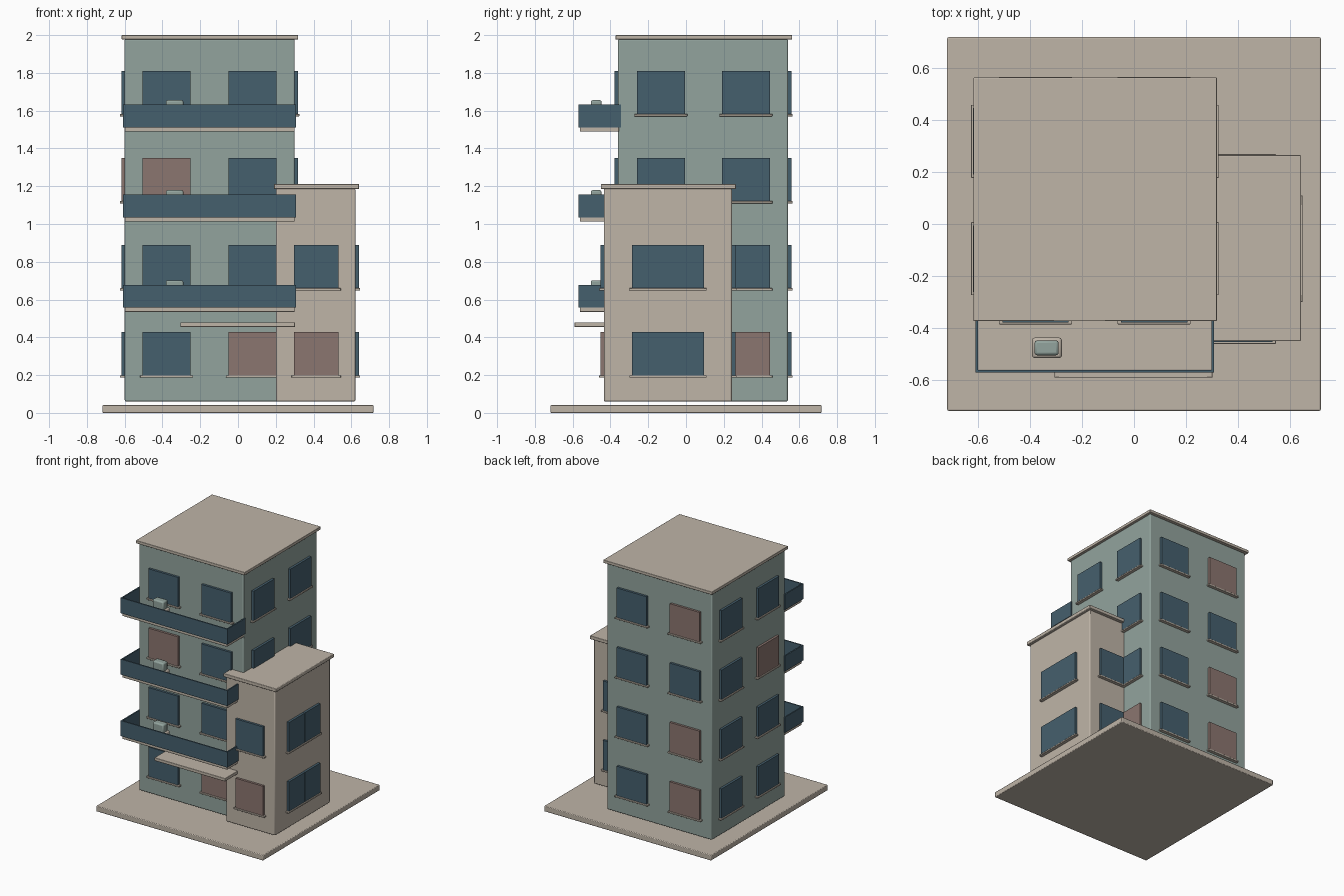
import bpy, bmesh
from mathutils import Vector

if "Cube" in bpy.data.objects:
    bpy.data.objects.remove(bpy.data.objects["Cube"], do_unlink=True)


def material(name, r, g, b):
    m = bpy.data.materials.new(name)
    m.use_nodes = True
    m.diffuse_color = (r, g, b, 1)
    m.node_tree.nodes["Principled BSDF"].inputs["Base Color"].default_value = (r, g, b, 1)
    return m


BEIGE = material("warm beige", 0.52, 0.46, 0.39)
TEAL = material("grey green", 0.29, 0.37, 0.34)
BLUE = material("slate blue", 0.06, 0.115, 0.155)
PINK = material("dusty rose", 0.26, 0.18, 0.16)


def box(name, xs, ys, zs, mat, bevel=0.0):
    """Axis-aligned box from its extents, optionally with rounded edges."""
    bounds = (xs, ys, zs)
    bm = bmesh.new()
    bmesh.ops.create_cube(bm, size=1)
    for v in bm.verts:
        v.co = Vector([(lo + hi) / 2 + c * (hi - lo) for c, (lo, hi) in zip(v.co, bounds)])
    mesh = bpy.data.meshes.new(name)
    bm.to_mesh(mesh)
    bm.free()
    mesh.materials.append(mat)
    ob = bpy.data.objects.new(name, mesh)
    bpy.context.collection.objects.link(ob)
    if bevel:
        mod = ob.modifiers.new("Bevel", "BEVEL")
        mod.width = bevel
        mod.segments = 2
    return ob


# Floor heights and wall planes
FLOOR = 0.461
SILL_Z = 0.199


def window(name, side, wall, along, width, floor, mat, panes=1):
    """Raised panes with a sill; side is one of front, back, left, right."""
    out = -1 if side in ("front", "right") else 1
    z = SILL_Z + FLOOR * floor

    def plate(label, a, depth, zs, m, bevel=0.0):
        d = tuple(sorted((wall - out * 0.005, wall + out * depth)))
        xs, ys = (a, d) if side in ("front", "back") else (d, a)
        box(label, xs, ys, zs, m, bevel)

    start, step = along - width / 2, width / panes
    for i in range(panes):
        gap = 0.001 if panes > 1 else 0
        plate(f"{name}_pane_{i}", (start + i * step + gap, start + (i + 1) * step - gap),
              0.018, (z, z + 0.229), mat)
    plate(name + "_sill", (start - 0.013, start + width + 0.013), 0.025,
          (z - 0.012, z), BEIGE, 0.002)


# Ground slab, main tower, side annex and their roofs
box("ground_slab", (-0.717, 0.717), (-0.717, 0.717), (0, 0.043), BEIGE, 0.005)
box("tower", (-0.6, 0.3), (-0.36, 0.54), (0.06, 1.98), TEAL, 0.008)
box("tower_roof", (-0.616, 0.318), (-0.373, 0.562), (1.977, 2.0), BEIGE, 0.003)
box("annex", (0.2, 0.622), (-0.435, 0.243), (0.06, 1.187), BEIGE, 0.008)
box("annex_roof", (0.19, 0.641), (-0.45, 0.264), (1.185, 1.212), BEIGE, 0.004)

# Tower windows: wall, two column centres, and the shuttered (column, floor) pairs
walls = {
    "front": (-0.36, (-0.378, 0.077), {(1, 0), (0, 2)}),
    "back": (0.54, (-0.378, 0.077), {(0, 0), (0, 1), (0, 3)}),
    "left": (0.3, (-0.133, 0.317), {(1, 0)}),
    "right": (-0.6, (-0.133, 0.317), {(0, 2)}),
}
for side, (wall, columns, shuttered) in walls.items():
    for c, along in enumerate(columns):
        for floor in range(4):
            mat = PINK if (c, floor) in shuttered else BLUE
            window(f"tower_{side}_window_{c}_{floor}", side, wall, along, 0.255, floor, mat)

# Annex windows
for floor in range(2):
    front_mat = BLUE if floor else PINK
    window(f"annex_front_window_{floor}", "front", -0.435, 0.414, 0.235, floor, front_mat)
    window(f"annex_back_window_{floor}", "back", 0.243, 0.414, 0.235, floor, BLUE)
    window(f"annex_left_window_{floor}", "left", 0.622, -0.095, 0.383, floor, BLUE, 2)

# Balconies with slab, three-sided parapet and planter
for i in range(3):
    z = 0.535 + 0.477 * i
    rail = (z + 0.023, z + 0.143)
    box(f"balcony_slab_{i}", (-0.6, 0.3), (-0.562, -0.355), (z, z + 0.026), BEIGE, 0.003)
    box(f"balcony_front_rail_{i}", (-0.608, 0.307), (-0.57, -0.56), rail, BLUE)
    box(f"balcony_right_rail_{i}", (-0.608, -0.598), (-0.565, -0.345), rail, BLUE)
    box(f"balcony_left_rail_{i}", (0.297, 0.307), (-0.565, -0.345), rail, BLUE)
    box(f"planter_{i}", (-0.391, -0.277), (-0.515, -0.436), (z + 0.025, z + 0.105), BEIGE, 0.01)
    box(f"planter_shrub_{i}", (-0.382, -0.289), (-0.504, -0.447), (z + 0.09, z + 0.167), TEAL, 0.01)

# Entrance canopy
box("entrance_canopy", (-0.305, 0.302), (-0.59, -0.355), (0.455, 0.479), BEIGE, 0.003)

# Smooth the rounded edges while keeping flat walls crisp
for ob in bpy.context.scene.objects:
    ob.select_set(ob.type == "MESH" and bool(ob.modifiers))
    if ob.select_get():
        bpy.context.view_layer.objects.active = ob
bpy.ops.object.shade_smooth_by_angle()
